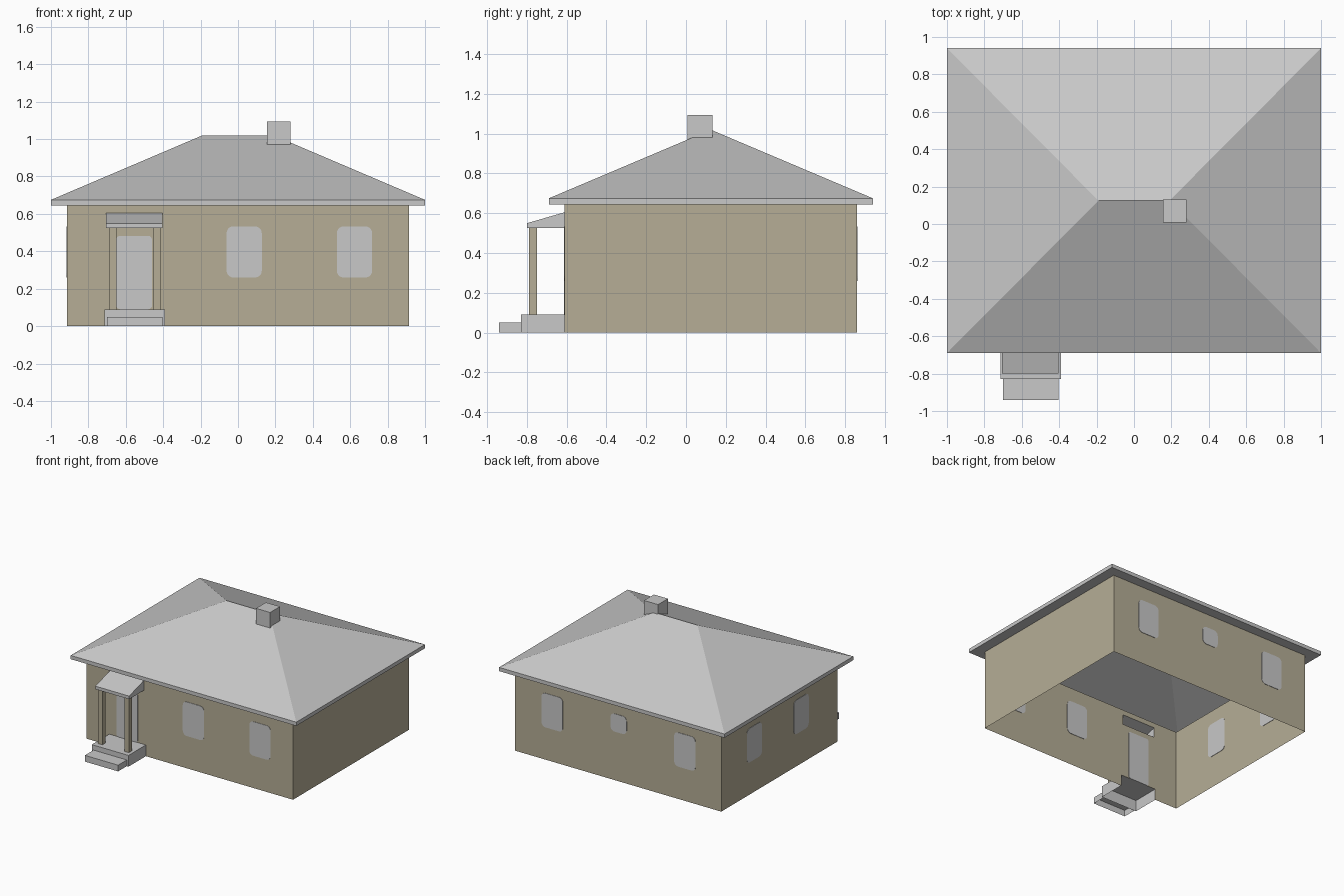
import bpy, bmesh, math
from mathutils import Vector

cube = bpy.data.objects.get("Cube")
if cube:
    bpy.data.objects.remove(cube, do_unlink=True)


def material(name, color):
    m = bpy.data.materials.new(name)
    m.use_nodes = True
    m.diffuse_color = (*color, 1)
    bsdf = next(n for n in m.node_tree.nodes if n.type == 'BSDF_PRINCIPLED')
    bsdf.inputs["Base Color"].default_value = (*color, 1)
    return m


GREY = material("light grey", (0.58, 0.58, 0.58))
TAN = material("tan plaster", (0.465, 0.42, 0.305))

# Main dimensions
WX, WY0, WY1, WALL = 0.915, -0.61, 0.86, 0.645
EX, EY0, EY1, EAVE = 1.0, -0.69, 0.94, 0.675
RX, RY, RIDGE = 0.19, 0.125, 1.02


def finish(name, bm, mat):
    bmesh.ops.remove_doubles(bm, verts=bm.verts, dist=1e-5)
    me = bpy.data.meshes.new(name)
    bm.to_mesh(me)
    bm.free()
    me.materials.append(mat)
    ob = bpy.data.objects.new(name, me)
    bpy.context.collection.objects.link(ob)
    return ob


def face(bm, *pts):
    bm.faces.new([bm.verts.new(p) for p in pts])


def rect(x0, x1, y0, y1, z):
    return [(x0, y0, z), (x1, y0, z), (x1, y1, z), (x0, y1, z)]


def bridge(bm, low, high):
    """Side faces between two rings of the same length."""
    n = len(low)
    for i in range(n):
        j = (i + 1) % n
        face(bm, low[i], low[j], high[j], high[i])


def box(name, mat, x, y, z, open_sides=()):
    """Box whose sides facing the given directions are left out."""
    bm = bmesh.new()
    low, high = rect(*x, *y, z[0]), rect(*x, *y, z[1])
    bridge(bm, low, high)
    face(bm, *high)
    face(bm, *low[::-1])
    bm.normal_update()
    gone = [f for f in bm.faces
            if any(f.normal.dot(Vector(d)) > 0.9 for d in open_sides)]
    bmesh.ops.delete(bm, geom=gone, context='FACES')
    return finish(name, bm, mat)


DOWN, BACK = (0, 0, -1), (0, 1, 0)

# Walls: an open shell, the front one left open behind the porch and canopy
PORCH_X, CANOPY_X = (-0.715, -0.39), (-0.705, -0.405)
PORCH_Z, CANOPY_Z = 0.09, (0.525, 0.605)
bm = bmesh.new()
xs = sorted([-WX, WX, *PORCH_X, *CANOPY_X])
zs = [0, PORCH_Z, *CANOPY_Z, WALL]
for x0, x1 in zip(xs, xs[1:]):
    for z0, z1 in zip(zs, zs[1:]):
        cx, cz = (x0 + x1) / 2, (z0 + z1) / 2
        porch = PORCH_X[0] < cx < PORCH_X[1] and cz < PORCH_Z
        canopy = CANOPY_X[0] < cx < CANOPY_X[1] and CANOPY_Z[0] < cz < CANOPY_Z[1]
        if not (porch or canopy):
            face(bm, (x0, WY0, z0), (x1, WY0, z0), (x1, WY0, z1), (x0, WY0, z1))
corners = [(WX, WY0), (WX, WY1), (-WX, WY1), (-WX, WY0)]
for a, b in zip(corners, corners[1:]):
    face(bm, (*a, 0), (*b, 0), (*b, WALL), (*a, WALL))
finish("walls", bm, TAN)

# Hipped roof with fascia and soffit, hollow inside
bm = bmesh.new()
eave = rect(-EX, EX, EY0, EY1, EAVE)
soffit = rect(-EX, EX, EY0, EY1, WALL)
bridge(bm, rect(-WX, WX, WY0, WY1, WALL), soffit)
bmesh.ops.reverse_faces(bm, faces=[f for f in bm.faces if f.normal.z > 0])
bridge(bm, soffit, eave)
left, right = (-RX, RY, RIDGE), (RX, RY, RIDGE)
fl, fr, br, bl = eave
face(bm, fl, fr, right, left)
face(bm, fr, br, right)
face(bm, br, bl, left, right)
face(bm, bl, fl, left)
bmesh.ops.recalc_face_normals(bm, faces=bm.faces)
finish("roof", bm, GREY)

box("chimney", GREY, (0.155, 0.28), (0.007, 0.132), (0.97, 1.095), [DOWN])

# Porch: platform, step, posts and sloping canopy
box("porch_platform", GREY, PORCH_X, (-0.83, WY0), (0, PORCH_Z), [DOWN, BACK])
box("porch_step", GREY, (-0.70, -0.405), (-0.94, -0.83), (0, 0.05), [DOWN, BACK])
for side, x in (("right", -0.69), ("left", -0.455)):
    box(side + "_porch_post", TAN, (x, x + 0.04), (-0.79, -0.75),
        (PORCH_Z, CANOPY_Z[0]), [DOWN])
canopy = box("porch_canopy", GREY, CANOPY_X, (-0.80, WY0), CANOPY_Z, [BACK])
for v in canopy.data.vertices:
    if v.co.z > 0.6 and v.co.y < -0.7:
        v.co.z = 0.55


def panel(name, wall, a, z, radius):
    """Thin rounded plate set through a wall, spanning a along it and z up it."""
    outline = []
    for k, (u, w) in enumerate([(a[1], z[1]), (a[0], z[1]), (a[0], z[0]), (a[1], z[0])]):
        cu = u - radius if u == a[1] else u + radius
        cw = w - radius if w == z[1] else w + radius
        for s in range(6):
            t = (k + s / 5) * math.pi / 2
            outline.append((cu + radius * math.cos(t), cw + radius * math.sin(t)))
    axis, at = wall

    def ring(d):
        if axis == 'y':
            return [(u, at + d, w) for u, w in outline]
        return [(at + d, u, w) for u, w in outline]

    bm = bmesh.new()
    bridge(bm, ring(-0.003), ring(0.003))
    face(bm, *ring(0.003))
    face(bm, *ring(-0.003))
    bmesh.ops.remove_doubles(bm, verts=bm.verts, dist=1e-5)
    bmesh.ops.recalc_face_normals(bm, faces=bm.faces)
    finish(name, bm, GREY)


# Door and windows
FRONT, REAR, SIDE = ('y', WY0), ('y', WY1), ('x', -WX)
TALL = (0.26, 0.533)
panel("door", FRONT, (-0.65, -0.46), (PORCH_Z, 0.483), 0.02)
for name, wall, centre in (
        ("front_window_middle", FRONT, 0.033), ("front_window_left", FRONT, 0.623),
        ("back_window_left", REAR, 0.583), ("back_window_right", REAR, -0.593),
        ("side_window_back", SIDE, 0.443), ("side_window_front", SIDE, -0.15)):
    panel(name, wall, (centre - 0.094, centre + 0.094), TALL, 0.035)
panel("back_window_small", REAR, (-0.077, 0.065), (0.39, 0.533), 0.035)
